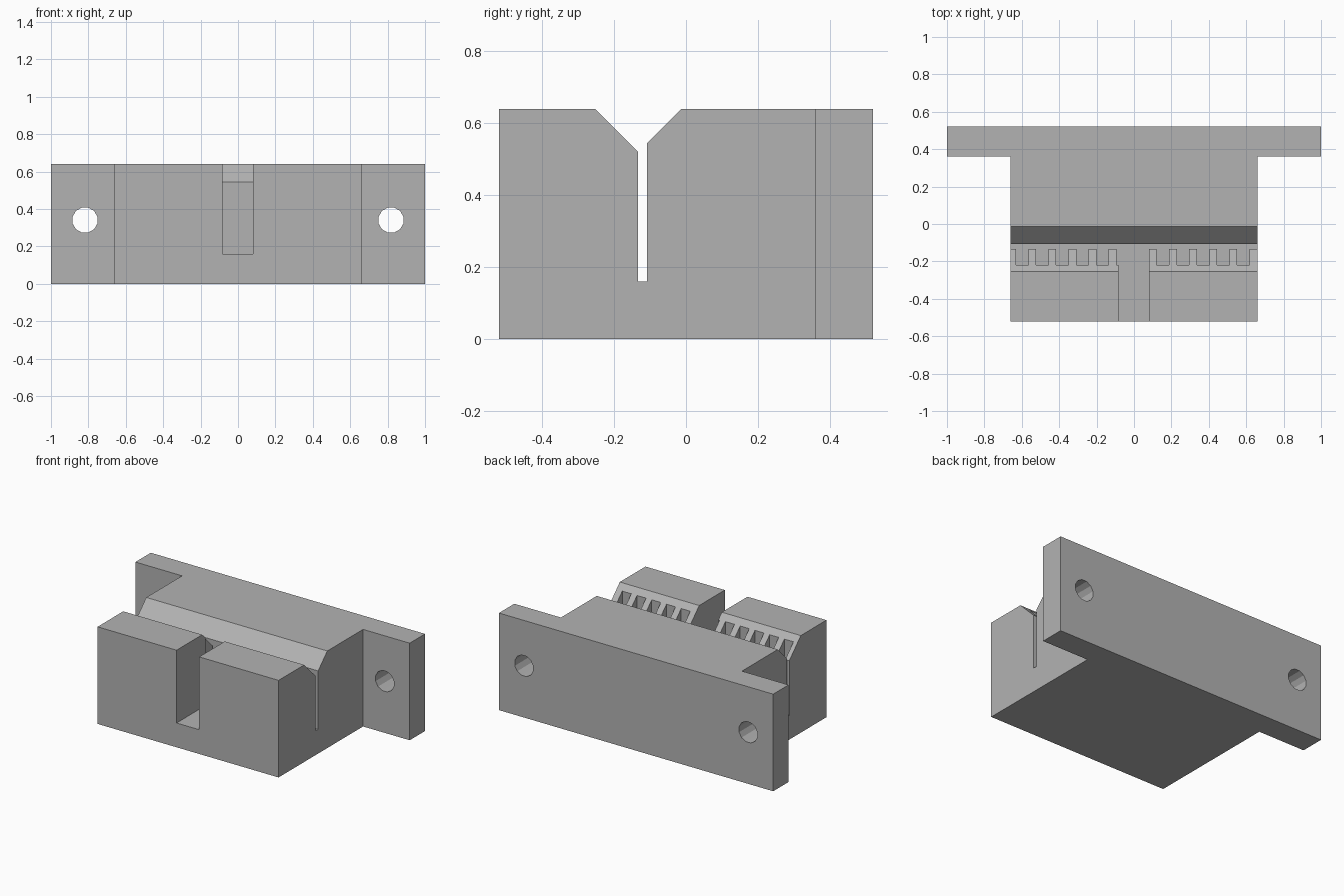
import bpy
import bmesh
from math import pi, cos, sin
from mathutils import Vector

default = bpy.data.objects.get("Cube")
if default:
    bpy.data.objects.remove(default, do_unlink=True)

HEIGHT = 0.64
FLOOR = 0.16        # bottom of the slot, channel and tooth gaps
BODY_X = 0.66
FRONT, FLANGE, BACK = -0.52, 0.36, 0.52


def prism(name, outline, direction):
    """Extrude a planar outline of 3D points along a direction."""
    bm = bmesh.new()
    face = bm.faces.new([bm.verts.new(p) for p in outline])
    extruded = bmesh.ops.extrude_face_region(bm, geom=[face])["geom"]
    moved = [g for g in extruded if isinstance(g, bmesh.types.BMVert)]
    bmesh.ops.translate(bm, verts=moved, vec=Vector(direction))
    bmesh.ops.recalc_face_normals(bm, faces=bm.faces)
    mesh = bpy.data.meshes.new(name)
    bm.to_mesh(mesh)
    bm.free()
    obj = bpy.data.objects.new(name, mesh)
    bpy.context.collection.objects.link(obj)
    return obj


def box(name, x0, x1, y0, y1, z0, z1):
    corners = [(x0, y0, z0), (x1, y0, z0), (x1, y1, z0), (x0, y1, z0)]
    return prism(name, corners, (0, 0, z1 - z0))


def cut(target, cutter):
    cutter.hide_render = True
    mod = target.modifiers.new(cutter.name, 'BOOLEAN')
    mod.operation = 'DIFFERENCE'
    mod.solver = 'EXACT'
    mod.object = cutter
    bpy.context.view_layer.objects.active = target
    bpy.ops.object.modifier_apply(modifier=mod.name)
    bpy.data.objects.remove(cutter, do_unlink=True)


# T-shaped block with mounting wings along the back
half = [(BODY_X, FRONT), (BODY_X, FLANGE), (1, FLANGE), (1, BACK)]
plan = half + [(-x, y) for x, y in reversed(half)]
clamp = prism("belt_clamp", [(x, y, 0) for x, y in plan], (0, 0, HEIGHT))

# Belt slot with a wide V-shaped mouth
slot_front, slot_back = -0.133, -0.108
slot = [(slot_front, FLOOR), (slot_back, FLOOR), (slot_back, 0.545),
        (0.087, 0.74), (-0.353, 0.74), (slot_front, 0.52)]
cut(clamp, prism("belt_slot", [(-0.8, y, z) for y, z in slot], (1.6, 0, 0)))

# Channel through the middle of the front wall
cut(clamp, box("centre_channel", -0.084, 0.081, -0.7, -0.12, FLOOR, 0.8))

# Gaps between the belt teeth, at one pitch across the whole wall
for i in range(12):
    if i == 6:      # lies wholly inside the channel
        continue
    left = -0.631 + i * 0.1075
    cut(clamp, box("tooth_gap", left, left + 0.066, -0.218, -0.12, FLOOR, 0.8))

# Screw holes through the wings
for side in (-1, 1):
    ring = [(side * 0.818 + 0.069 * cos(a), 0.2, 0.341 + 0.069 * sin(a))
            for a in (2 * pi * (k + 0.5) / 12 for k in range(12))]
    cut(clamp, prism("screw_hole", ring, (0, 0.5, 0)))

# Plain grey finish, flat shaded
grey = bpy.data.materials.new("grey")
grey.use_nodes = True
colour = (0.45, 0.45, 0.45, 1)
grey.diffuse_color = colour
grey.node_tree.nodes["Principled BSDF"].inputs["Base Color"].default_value = colour
clamp.data.materials.clear()
clamp.data.materials.append(grey)
for poly in clamp.data.polygons:
    poly.material_index = 0
    poly.use_smooth = False
